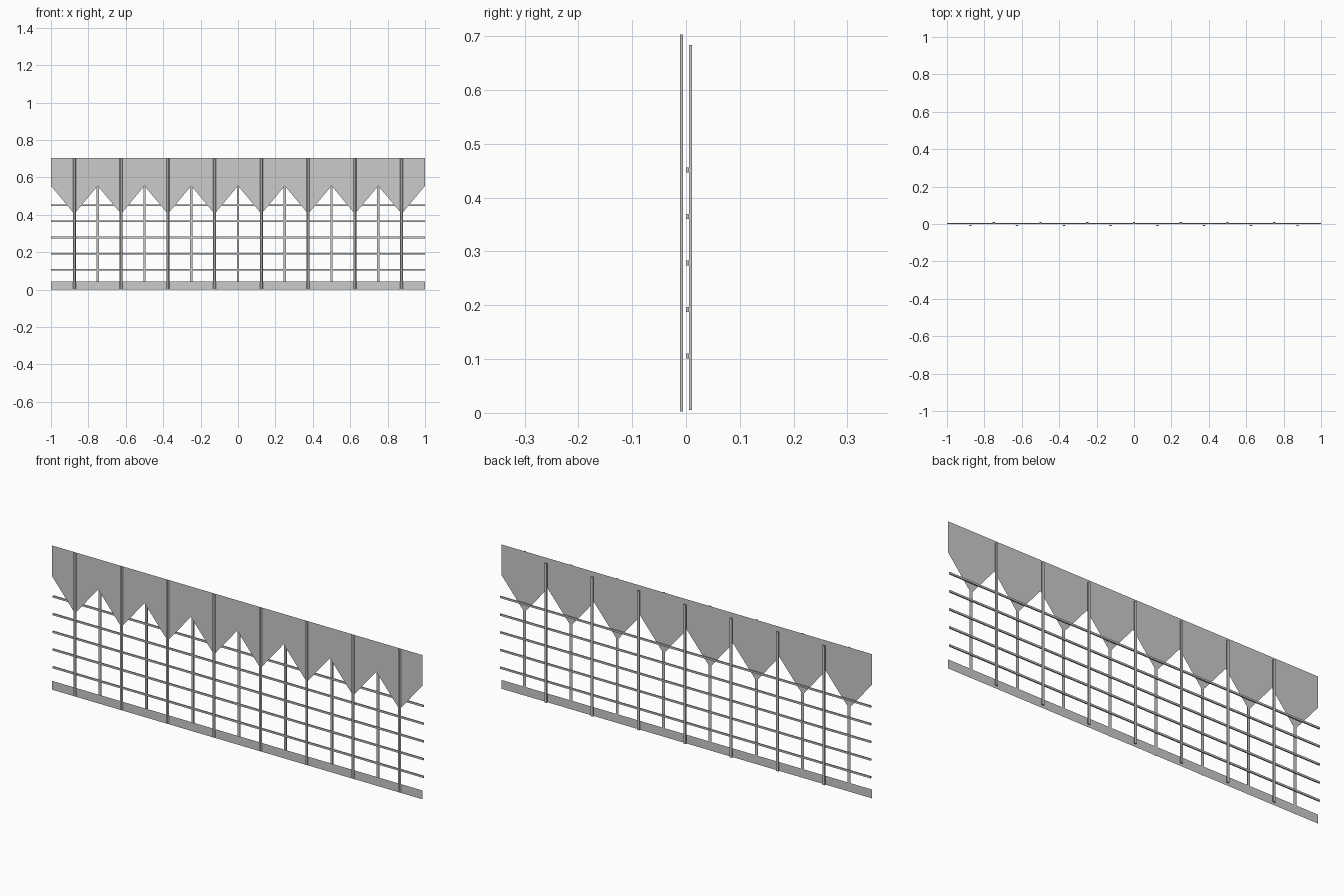
import bpy

if "Cube" in bpy.data.objects:
    bpy.data.objects.remove(bpy.data.objects["Cube"])

PLATE_Y = -0.006


def add_mesh(name, verts, faces):
    me = bpy.data.meshes.new(name)
    me.from_pydata(verts, [], faces)
    me.update()
    ob = bpy.data.objects.new(name, me)
    bpy.context.collection.objects.link(ob)
    return ob


def bar(name, profile, start, end, place):
    """Sweep a small closed profile between start and end; place maps (u, v, t) to xyz."""
    n = len(profile)
    verts = [place(u, v, t) for t in (start, end) for u, v in profile]
    faces = [(i, (i + 1) % n, n + (i + 1) % n, n + i) for i in range(n)]
    faces += [tuple(reversed(range(n))), tuple(range(n, 2 * n))]
    return add_mesh(name, verts, faces)


# Thin sheet with pointed lower edge, one panel per point
verts, faces = [], []
for i in range(17):
    x = -1 + i * 0.125
    verts += [(x, PLATE_Y, 0.555 if i % 2 == 0 else 0.405), (x, PLATE_Y, 0.703)]
    if i:
        faces.append((2 * i - 2, 2 * i, 2 * i + 1, 2 * i - 1))
add_mesh("pointed_top_panel", verts, faces)

# Thin strip along the bottom
add_mesh("bottom_strip",
         [(x, PLATE_Y, z) for x, z in ((-1, 0), (1, 0), (1, 0.043), (-1, 0.043))],
         [(0, 1, 2, 3)])

# Front uprights with chamfered front, one at each point
front = [(-0.008, -0.006), (-0.004, -0.0115), (0.004, -0.0115), (0.008, -0.006)]
for i in range(8):
    x0 = -0.875 + i * 0.25
    bar("front_upright", front, 0.003, 0.703, lambda u, v, t: (x0 + u, v, t))

# Rear uprights, one at each notch
rear = [(-0.006, 0.006), (0.006, 0.006), (0.006, 0.0115), (-0.006, 0.0115)]
for i in range(7):
    x0 = -0.75 + i * 0.25
    bar("rear_upright", rear, 0.005, 0.684, lambda u, v, t: (x0 + u, v, t))

# Horizontal rails between the uprights
rail = [(0.0, -0.0045), (0.006, -0.0045), (0.006, 0.0045), (0.0, 0.0045)]
for i in range(5):
    z0 = 0.106 + i * 0.0863
    bar("horizontal_rail", rail, -1, 1, lambda u, v, t: (t, u, z0 + v))
